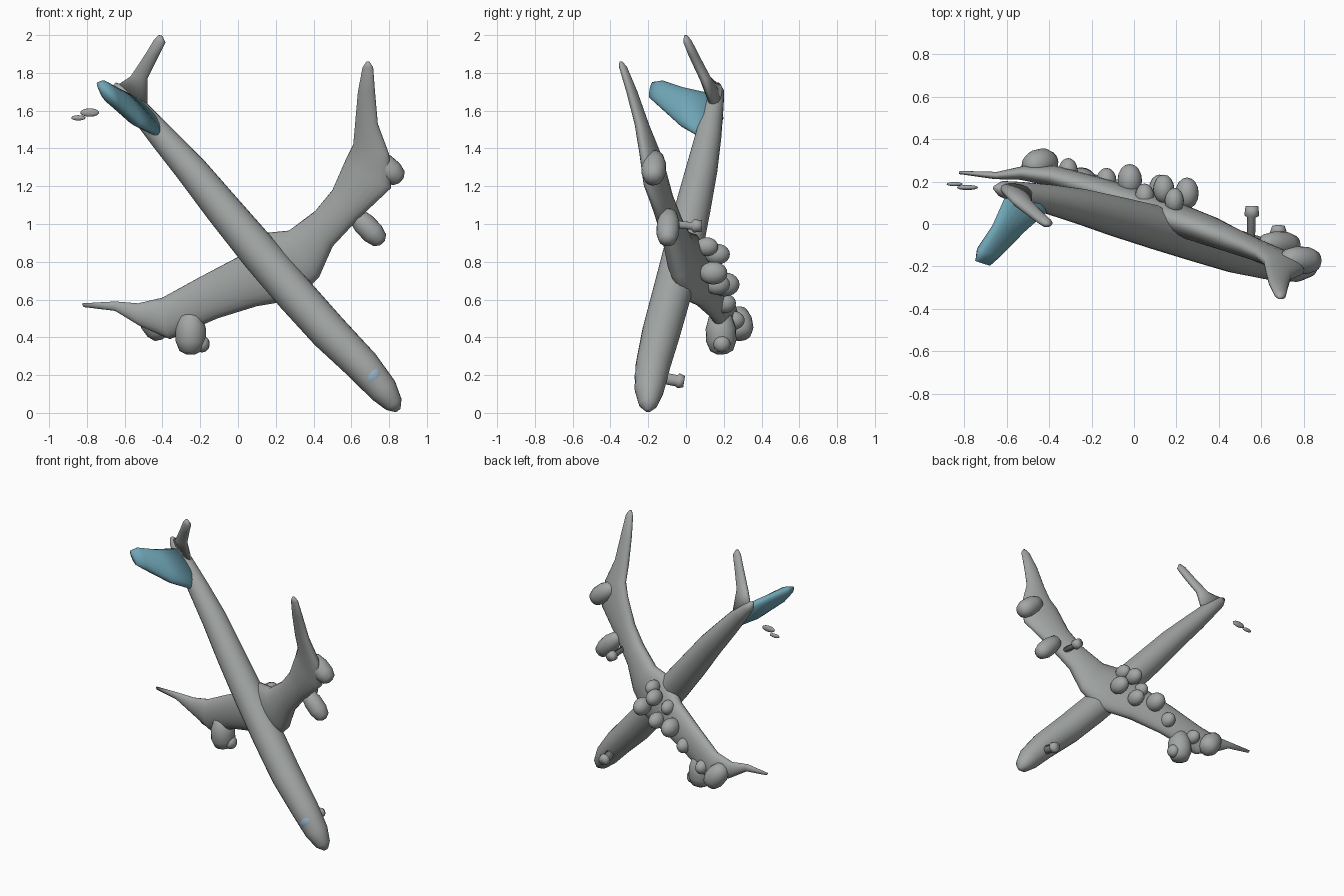
import bpy, bmesh, math
from mathutils import Vector as V

SPAN = V((.73, -.28, .62)).normalized()     # wing direction
DOWN = V((.30, .94, .07)).normalized()      # aircraft underside direction


def loft(name, rings, n=20, mat=None):
    """Skin elliptical rings given as (centre, half axis a, half axis b)."""
    bm = bmesh.new()
    loops = []
    for c, a, b in rings:
        loops.append([bm.verts.new(c + a * math.cos(2 * math.pi * i / n) + b * math.sin(2 * math.pi * i / n))
                      for i in range(n)])
    for r, s in zip(loops, loops[1:]):
        for i in range(n):
            j = (i + 1) % n
            bm.faces.new((r[i], r[j], s[j], s[i]))
    bm.faces.new(loops[0][::-1])
    bm.faces.new(loops[-1])
    bmesh.ops.recalc_face_normals(bm, faces=bm.faces)
    me = bpy.data.meshes.new(name)
    bm.to_mesh(me)
    bm.free()
    me.shade_smooth()
    ob = bpy.data.objects.new(name, me)
    bpy.context.collection.objects.link(ob)
    if mat:
        me.materials.append(mat)
    return ob


def tube(name, pts, mat=None):
    """Round body along (x, y, z, radius) points."""
    rings = []
    for i, p in enumerate(pts):
        d = V(pts[min(i + 1, len(pts) - 1)][:3]) - V(pts[max(i - 1, 0)][:3])
        side = DOWN if abs(d.normalized().dot(DOWN)) < .8 else V((0, 0, 1))
        a = d.cross(side).normalized()
        b = d.cross(a).normalized()
        rings.append((V(p[:3]), a * p[3], b * p[3]))
    return loft(name, rings, mat=mat)


def blade(name, sections, thick_dir, mat=None):
    """Flat surface from (leading point, trailing point, half thickness)."""
    return loft(name, [((V(p) + V(q)) / 2, (V(p) - V(q)) / 2, thick_dir * t) for p, q, t in sections], mat=mat)


def blob(name, loc, size, mat=None):
    bm = bmesh.new()
    bmesh.ops.create_uvsphere(bm, u_segments=16, v_segments=10, radius=1)
    for v in bm.verts:
        v.co = V((v.co.x * size[0], v.co.y * size[1], v.co.z * size[2])) + V(loc)
    me = bpy.data.meshes.new(name)
    bm.to_mesh(me)
    bm.free()
    me.shade_smooth()
    bpy.context.collection.objects.link(bpy.data.objects.new(name, me))
    if mat:
        me.materials.append(mat)


def material(name, col):
    m = bpy.data.materials.new(name)
    m.diffuse_color = (*col, 1)
    return m


grey = material("worn_grey", (.36, .38, .37))
blue = material("tail_blue", (.16, .38, .47))
pale = material("glass_blue", (.30, .42, .54))

# Fuselage, nose to tail
tube("fuselage", [(.848, -.20, .012, .015), (.825, -.20, .045, .05), (.77, -.195, .12, .078),
                  (.66, -.175, .25, .092), (.48, -.13, .43, .102), (.30, -.075, .63, .104),
                  (.12, -.02, .84, .104), (-.08, .035, 1.08, .095), (-.25, .083, 1.29, .084),
                  (-.40, .117, 1.46, .070), (-.54, .145, 1.62, .054), (-.62, .165, 1.705, .038),
                  (-.655, .17, 1.74, .012)], grey)
blob("cockpit_window", (.715, -.228, .19), (.055, .045, .06), pale)

# Wing: leading x,z / trailing x,z / plane offset / half thickness
WING = [(-.825, .58, -.815, .56, .02, .008), (-.65, .59, -.65, .54, .06, .018),
        (-.53, .58, -.52, .46, .11, .035), (-.40, .61, -.36, .39, .14, .05),
        (-.20, .72, -.11, .50, .15, .06), (-.01, .82, .10, .565, .15, .07),
        (.12, .95, .31, .60, .14, .075), (.27, .965, .43, .72, .14, .07),
        (.41, 1.07, .50, .88, .14, .06), (.50, 1.18, .64, 1.03, .14, .052),
        (.57, 1.34, .81, 1.19, .14, .048), (.61, 1.42, .80, 1.37, .125, .042),
        (.62, 1.53, .74, 1.53, .09, .034), (.635, 1.70, .725, 1.70, .05, .027),
        (.66, 1.83, .715, 1.83, .015, .02), (.68, 1.86, .695, 1.86, .005, .008)]


def on_plane(x, z, c):
    return (x, c - .32 * x - .07 * z, z)


blade("wing", [(on_plane(a, b, k), on_plane(c, d, k), t) for a, b, c, d, k, t in WING], DOWN, grey)

# Engines
ENGINES = [((.60, -.09, 1.07), (.765, -.10, .90), .06),
           ((.70, -.165, 1.37), (.865, -.175, 1.23), .064),
           ((-.25, .18, .54), (-.25, .19, .31), .08),
           ((-.50, .27, .55), (-.39, .295, .40), .07)]
for p, q, r in ENGINES:
    p, q = V(p), V(q)
    prof = [(0, .3), (.12, .75), (.4, 1), (.7, 1), (.92, .75), (1, .3)]
    tube("engine", [(*p.lerp(q, t), r * s) for t, s in prof], grey)
blob("left_engine_side", (-.19, .19, .365), (.04, .045, .045), grey)

# Tail fin and tailplane
blade("tail_fin", [((-.38, .09, 1.45), (-.60, .13, 1.69), .045), ((-.52, -.03, 1.52), (-.66, -.01, 1.72), .045),
                   ((-.64, -.15, 1.63), (-.73, -.12, 1.755), .042), ((-.68, -.195, 1.67), (-.745, -.175, 1.75), .02)],
      SPAN, blue)
blade("right_tailplane", [((-.48, .14, 1.62), (-.63, .17, 1.74), .035), ((-.48, .09, 1.77), (-.57, .11, 1.78), .03),
                          ((-.42, .03, 1.89), (-.49, .05, 1.90), .026), ((-.385, .0, 1.96), (-.445, .015, 1.975), .022),
                          ((-.40, -.005, 1.995), (-.42, .0, 2.0), .008)], DOWN, grey)
for loc, s in [((-.785, .172, 1.59), (.05, .012, .022)), ((-.845, .188, 1.562), (.038, .01, .014))]:
    blob("left_tailplane_fragment", loc, s, grey)

# Landing gear lumps on the underside
GEAR = [((-.02, .205, .68), .058), ((.05, .13, .78), .045), ((.14, .165, .84), .05),
        ((.25, .145, .74), .055), ((.12, .165, .68), .05), ((-.13, .20, .58), .048),
        ((.19, .11, .88), .045), ((-.31, .25, .49), .045)]
for loc, r in GEAR:
    blob("main_gear", loc, (r, r * 1.35, r * 1.1), grey)
tube("nose_gear", [(.69, -.15, .19, .03), (.68, -.05, .17, .03), (.68, -.04, .17, .04), (.68, -.01, .165, .03)], grey)
tube("wing_strut", [(.55, -.08, 1.0, .02), (.553, .03, .99, .02), (.555, .04, .99, .035), (.555, .085, .99, .03)], grey)
